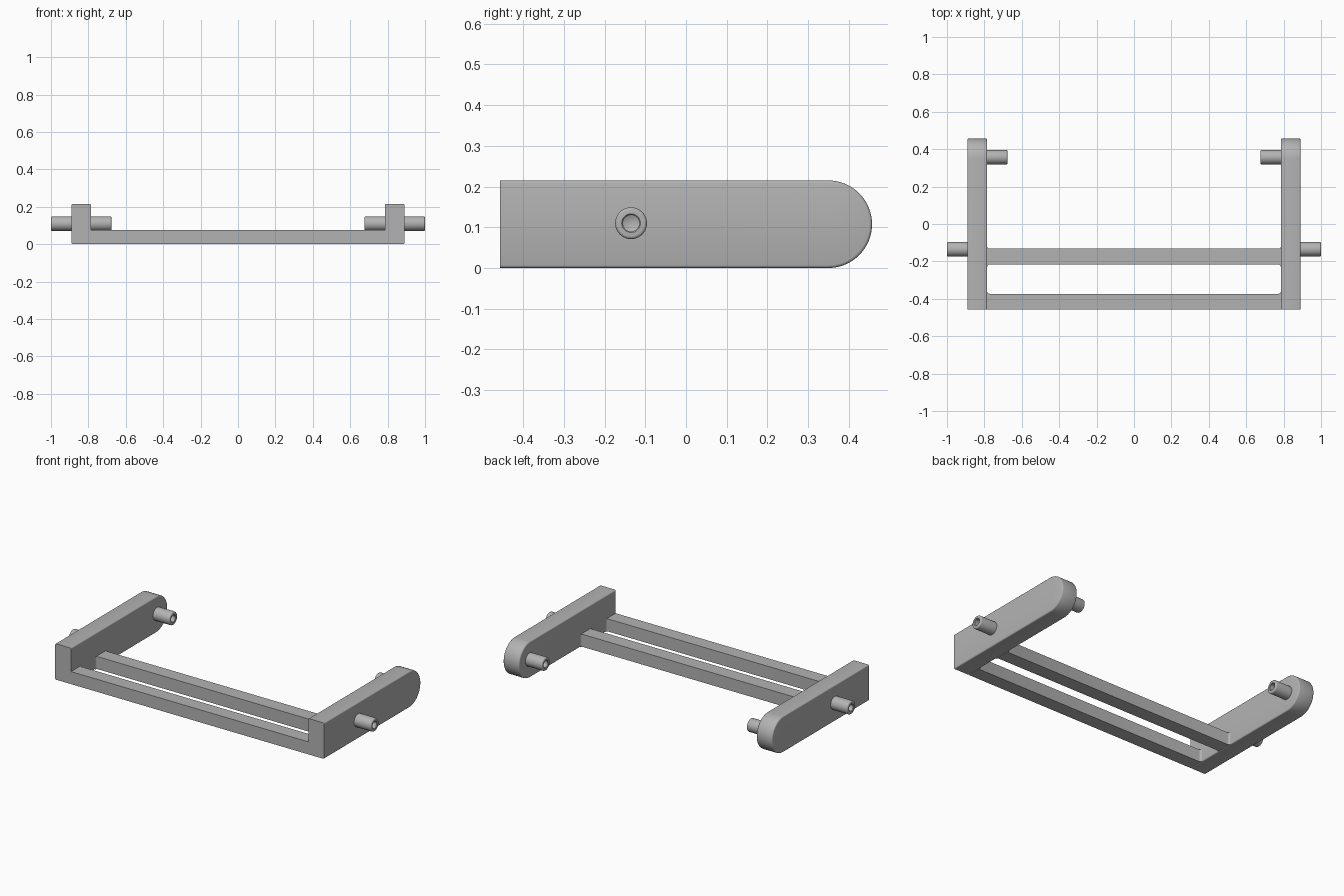
import bpy
import bmesh
from math import sin, cos, pi, radians

cube = bpy.data.objects.get("Cube")
if cube:
    bpy.data.objects.remove(cube, do_unlink=True)

grey = bpy.data.materials.new("plain_grey")
grey.use_nodes = True
colour = (0.45, 0.45, 0.45, 1)
grey.diffuse_color = colour
grey.node_tree.nodes["Principled BSDF"].inputs["Base Color"].default_value = colour

FRONT, BACK = -0.457, 0.457
HEIGHT = 0.215
IN, OUT = 0.785, 0.89


def finish(name, bm, mirrored=False):
    bmesh.ops.recalc_face_normals(bm, faces=bm.faces)
    mesh = bpy.data.meshes.new(name)
    bm.to_mesh(mesh)
    bm.free()
    mesh.materials.append(grey)
    obj = bpy.data.objects.new(name, mesh)
    bpy.context.collection.objects.link(obj)
    bpy.ops.object.select_all(action='DESELECT')
    obj.select_set(True)
    bpy.context.view_layer.objects.active = obj
    bpy.ops.object.shade_smooth_by_angle(angle=radians(35))
    if mirrored:
        obj.modifiers.new("Mirror", 'MIRROR')
    return obj


def extrude_outline(points, offset):
    bm = bmesh.new()
    face = bm.faces.new([bm.verts.new(p) for p in points])
    ext = bmesh.ops.extrude_face_region(bm, geom=[face], use_keep_orig=True)
    verts = [g for g in ext["geom"] if isinstance(g, bmesh.types.BMVert)]
    bmesh.ops.translate(bm, vec=offset, verts=verts)
    return bm


# Side arms: square front, half-round back, softened rims
r = HEIGHT / 2
outline = [(IN, FRONT, HEIGHT), (IN, FRONT, 0)]
steps = 32
for i in range(steps + 1):
    a = -pi / 2 + pi * i / steps
    outline.append((IN, BACK - r + r * cos(a), r + r * sin(a)))
bm = extrude_outline(outline, (OUT - IN, 0, 0))
rims = [e for e in bm.edges
        if abs(e.verts[0].co.x - e.verts[1].co.x) < 1e-5
        and max(v.co.y for v in e.verts) > FRONT + 0.01]
bmesh.ops.bevel(bm, geom=rims, offset=0.007, segments=3, profile=0.5,
                affect='EDGES')
finish("side_arms", bm, True)


# Pegs: turned profile with a rounded tip and a blind hole
def pegs(name, base, tip, y, z):
    d = 1 if tip > base else -1
    R, hole, soft = 0.039, 0.02, 0.007
    profile = [(base - d * 0.005, R)]
    for i in range(5):
        a = pi / 2 * i / 4
        profile.append((tip - d * soft * (1 - sin(a)), R - soft * (1 - cos(a))))
    profile += [(tip, hole + 0.003), (tip - d * 0.003, hole),
                (tip - d * 0.08, hole)]
    bm = bmesh.new()
    sides = 40
    rings = [[bm.verts.new((x, y + q * cos(2 * pi * k / sides),
                            z + q * sin(2 * pi * k / sides)))
              for k in range(sides)] for x, q in profile]
    for a, b in zip(rings, rings[1:]):
        for k in range(sides):
            n = (k + 1) % sides
            bm.faces.new((a[k], a[n], b[n], b[k]))
    # conical bottom of the hole
    centre = bm.verts.new((tip - d * 0.09, y, z))
    for k in range(sides):
        bm.faces.new((rings[-1][k], rings[-1][(k + 1) % sides], centre))
    bm.faces.new(rings[0])
    finish(name, bm, True)


pegs("outer_pegs", OUT, 1.0, -0.135, 0.11)
pegs("inner_pegs", IN, 0.677, 0.357, 0.11)


# Crossbars: ends flare slightly where they meet the arms
def crossbar(name, y0, y1, flare_front):
    f, thick = 0.012, 0.075
    arc = [(IN - f + f * sin(a), f - f * cos(a))
           for a in (pi / 2 * i / 4 for i in range(5))]
    back = [(x, y1 + o) for x, o in arc]
    front = [(x, y0 - o) for x, o in arc] if flare_front else [(IN, y0)]
    right = front + back[::-1]
    left = [(-x, y) for x, y in right[::-1]]
    bm = extrude_outline([(x, y, 0) for x, y in right + left], (0, 0, thick))
    long_edges = [e for e in bm.edges if e.calc_length() > 1
                  and (flare_front or e.verts[0].co.y > y0 + 0.01)]
    bmesh.ops.bevel(bm, geom=long_edges, offset=0.006, segments=3,
                    profile=0.5, affect='EDGES')
    finish(name, bm)


crossbar("front_crossbar", FRONT, -0.373, False)
crossbar("rear_crossbar", -0.217, -0.132, True)
